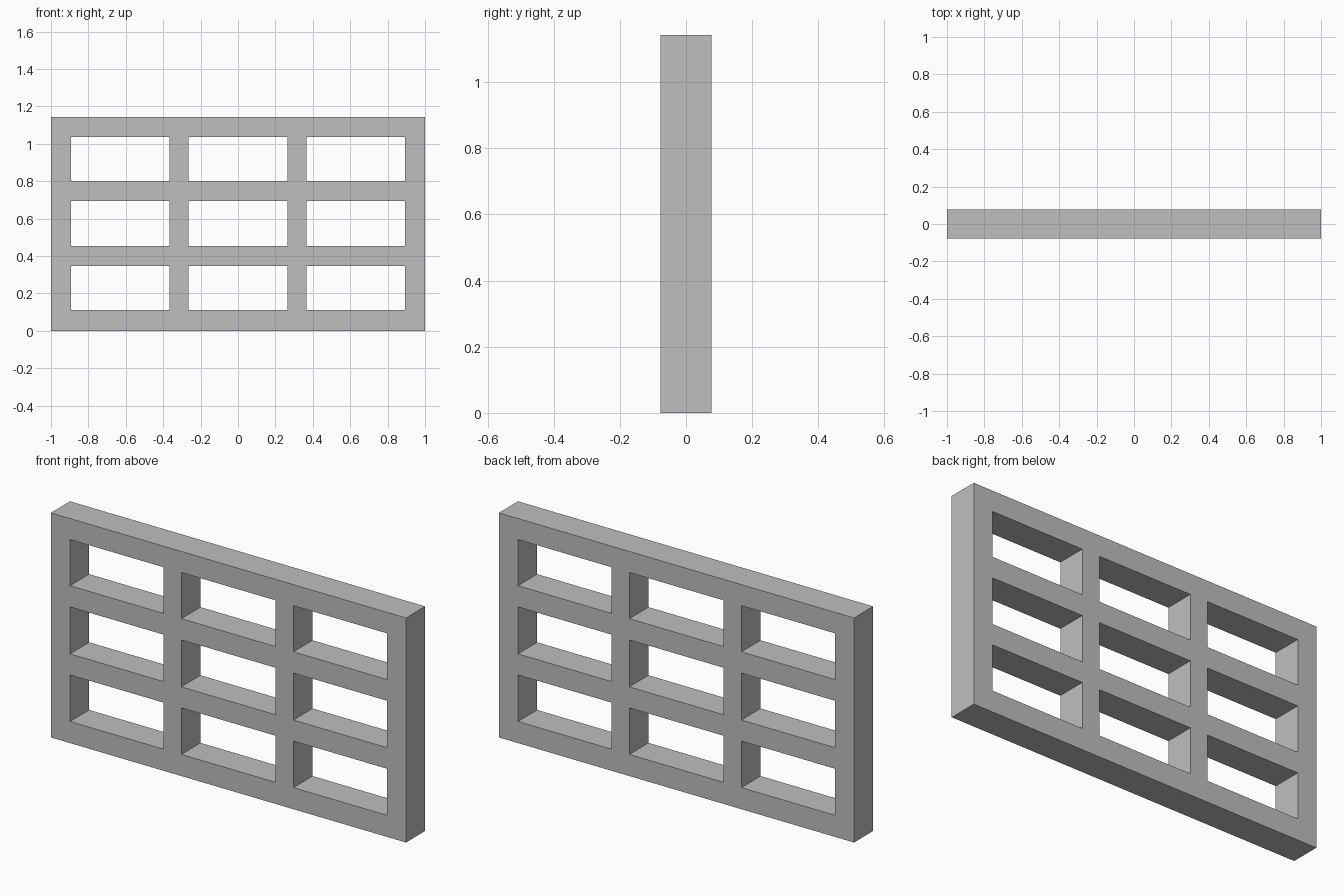
import bpy
import bmesh

if "Cube" in bpy.data.objects:
    bpy.data.objects.remove(bpy.data.objects["Cube"])

# Edges of the bars across the width and up the height
XS = [-1.0, -0.892, -0.366, -0.265, 0.265, 0.366, 0.892, 1.0]
ZS = [0.0, 0.11, 0.347, 0.454, 0.693, 0.801, 1.036, 1.143]
DEPTH = 0.154

grey = bpy.data.materials.new("plain_grey")
grey.diffuse_color = (0.52, 0.52, 0.52, 1.0)
grey.use_nodes = True
grey.node_tree.nodes["Principled BSDF"].inputs["Base Color"].default_value = grey.diffuse_color

# Lattice face: every grid cell except the openings (odd column and odd row)
bm = bmesh.new()
verts = [[bm.verts.new((x, -DEPTH / 2, z)) for z in ZS] for x in XS]
for i in range(len(XS) - 1):
    for j in range(len(ZS) - 1):
        if i % 2 and j % 2:
            continue
        bm.faces.new((verts[i][j], verts[i + 1][j],
                      verts[i + 1][j + 1], verts[i][j + 1]))

# Thickness: extrude to the back, which also lines the openings
result = bmesh.ops.extrude_face_region(bm, geom=bm.faces[:], use_keep_orig=True)
back = [g for g in result["geom"] if isinstance(g, bmesh.types.BMVert)]
bmesh.ops.translate(bm, verts=back, vec=(0, DEPTH, 0))
bmesh.ops.recalc_face_normals(bm, faces=bm.faces[:])

mesh = bpy.data.meshes.new("lattice_panel")
bm.to_mesh(mesh)
bm.free()
mesh.materials.append(grey)
panel = bpy.data.objects.new("lattice_panel", mesh)
bpy.context.collection.objects.link(panel)
